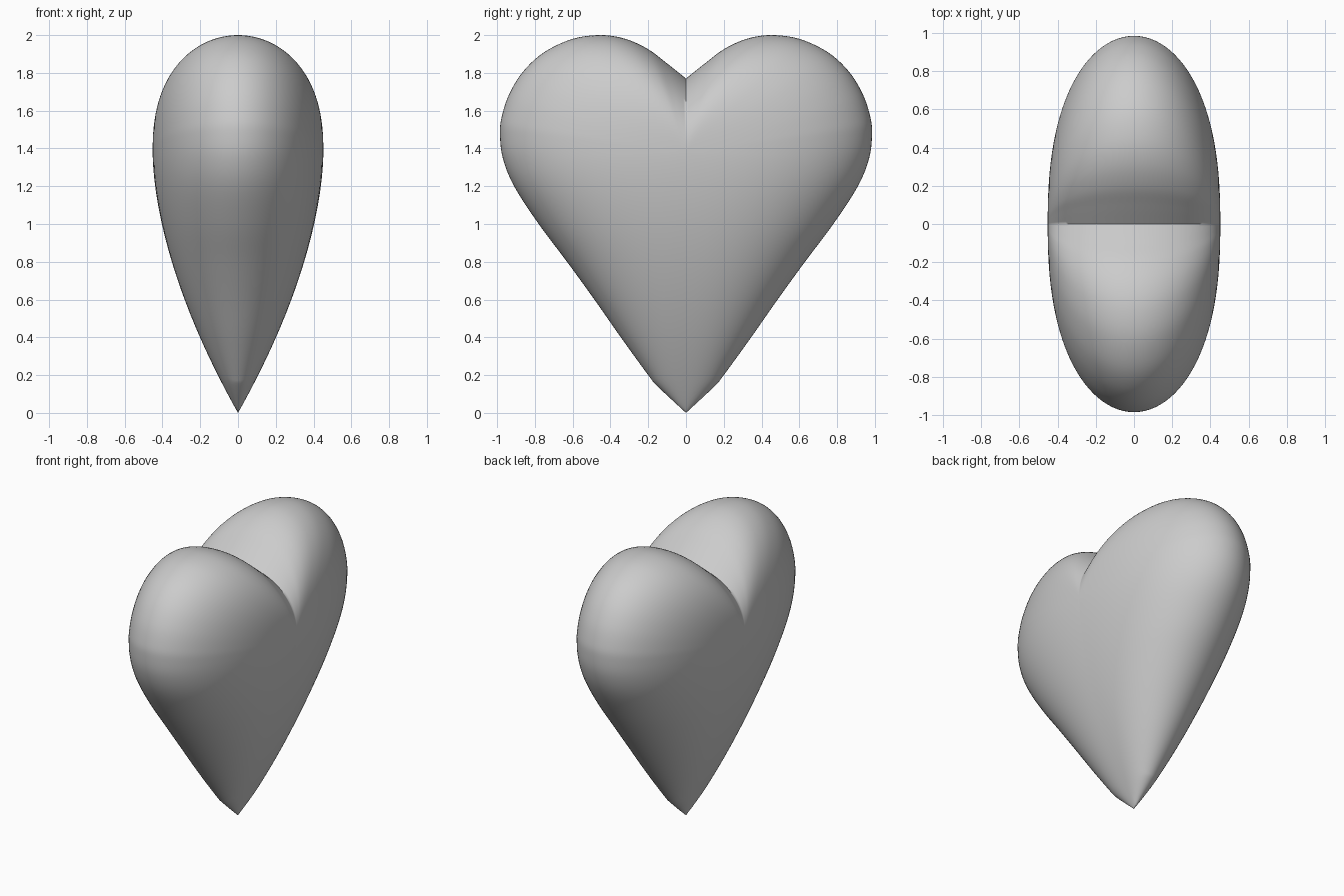
import bpy, bmesh, math
from mathutils import Vector

if "Cube" in bpy.data.objects:
    bpy.data.objects.remove(bpy.data.objects["Cube"])

CENTRE = 1.38      # height of the thickest point
HALF_X = 0.452     # half thickness
RINGS = 28
STEPS = 5

# Right half of the heart outline (y, z), from cleft to tip
KEY = [(0, 1.77), (0.1, 1.85), (0.2, 1.925), (0.32, 1.98), (0.45, 2.0),
       (0.6, 1.98), (0.75, 1.91), (0.86, 1.81), (0.935, 1.69), (0.975, 1.57),
       (0.985, 1.48), (0.97, 1.35), (0.91, 1.2), (0.78, 1.0), (0.63, 0.8),
       (0.485, 0.6), (0.345, 0.4), (0.2, 0.2), (0.15, 0.14), (0, 0.0)]


def smooth_path(keys, steps):
    """Catmull-Rom curve through the key points."""
    p = [Vector(k) for k in keys]
    p = [p[0] * 2 - p[1]] + p + [p[-1] * 2 - p[-2]]
    out = []
    for a, b, c, d in zip(p, p[1:], p[2:], p[3:]):
        for i in range(steps):
            t = i / steps
            out.append(0.5 * (2 * b + (c - a) * t + (2 * a - 5 * b + 4 * c - d) * t * t
                              + (3 * b - a - 3 * c + d) * t ** 3))
    return out + [p[-2]]


half = smooth_path(KEY, STEPS)
outline = half + [Vector((-p.x, p.y)) for p in half[-2:0:-1]]


def half_width(z):
    """Outline half width at height z, on the tapering lower part."""
    for a, b in zip(half, half[1:]):
        if b.y <= z <= a.y and b.y < 1.4:
            return a.x + (b.x - a.x) * (a.y - z) / max(a.y - b.y, 1e-6)
    return 0.975


def thickness(y, z, s):
    """Half thickness: domed lobes above, oval slices narrowing to the tip below."""
    if z >= CENTRE:
        return HALF_X * math.sqrt(max(0, 1 - s ** 2.4))
    taper = 1 - ((CENTRE - z) / CENTRE) ** 1.72
    u = min(1, abs(y) / max(half_width(z), 1e-5))
    return HALF_X * taper * math.sqrt(max(0, 1 - u ** 2.4))


# Heart: scaled outline rings domed out on both sides
bm = bmesh.new()
n = len(outline)
rim = [bm.verts.new((0, p.x, p.y)) for p in outline]
for side in (1, -1):
    prev = rim
    for r in range(1, RINGS):
        s = math.cos(0.5 * math.pi * r / RINGS)
        ring = []
        for p in outline:
            y, z = p.x * s, CENTRE + (p.y - CENTRE) * s
            ring.append(bm.verts.new((side * thickness(y, z, s), y, z)))
        for i in range(n):
            j = (i + 1) % n
            bm.faces.new((prev[i], prev[j], ring[j], ring[i]))
        prev = ring
    pole = bm.verts.new((side * HALF_X, 0, CENTRE))
    for i in range(n):
        bm.faces.new((prev[i], prev[(i + 1) % n], pole))
bmesh.ops.recalc_face_normals(bm, faces=bm.faces)

mesh = bpy.data.meshes.new("heart")
bm.to_mesh(mesh)
bm.free()
heart = bpy.data.objects.new("heart", mesh)
bpy.context.collection.objects.link(heart)
bpy.context.view_layer.objects.active = heart
heart.select_set(True)
bpy.ops.object.shade_smooth_by_angle(angle=math.radians(60))
